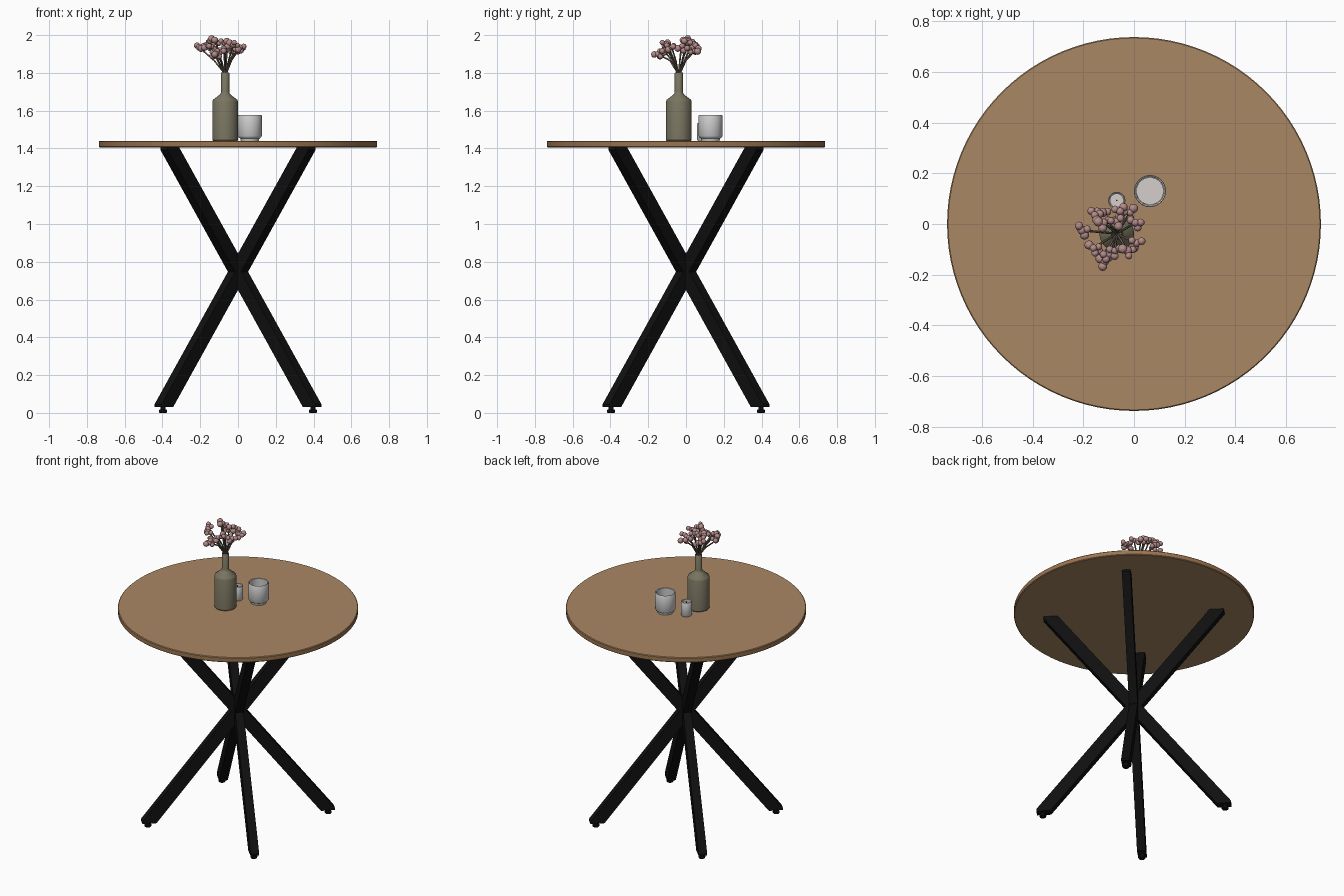
import bpy, bmesh, math, random
from mathutils import Vector, Matrix

if "Cube" in bpy.data.objects:
    bpy.data.objects.remove(bpy.data.objects["Cube"])

random.seed(4)


def mat(name, rgb):
    m = bpy.data.materials.new(name)
    m.diffuse_color = (*rgb, 1)
    m.use_nodes = True
    m.node_tree.nodes["Principled BSDF"].inputs["Base Color"].default_value = m.diffuse_color
    return m


WOOD = mat("oak wood", (0.40, 0.245, 0.127))
EDGE = mat("oak edge", (0.33, 0.175, 0.078))
BLACK = mat("black metal", (0.005, 0.005, 0.005))
CLAY = mat("olive clay", (0.195, 0.178, 0.119))
STEM = mat("brown stem", (0.15, 0.125, 0.085))
PINK = mat("dusty pink", (0.45, 0.26, 0.25))
GLASS = mat("pale glass", (0.60, 0.60, 0.61))
WAX = mat("white wax", (0.66, 0.62, 0.60))


def finish(name, bm, *mats, smooth=True):
    bmesh.ops.recalc_face_normals(bm, faces=bm.faces)
    me = bpy.data.meshes.new(name)
    bm.to_mesh(me)
    bm.free()
    ob = bpy.data.objects.new(name, me)
    bpy.context.collection.objects.link(ob)
    for m in mats:
        me.materials.append(m)
    if smooth:
        bpy.ops.object.select_all(action='DESELECT')
        ob.select_set(True)
        bpy.context.view_layer.objects.active = ob
        bpy.ops.object.shade_smooth_by_angle(angle=math.radians(35))
    return ob


def lathe(name, profile, centre, material, n=40):
    """Revolve (radius, z) points about a vertical axis; closes the poles."""
    bm = bmesh.new()
    rings = []
    for r, z in profile:
        if r == 0:
            rings.append([bm.verts.new((centre[0], centre[1], z))] * n)
        else:
            rings.append([bm.verts.new((centre[0] + r * math.cos(2 * math.pi * i / n),
                                        centre[1] + r * math.sin(2 * math.pi * i / n), z))
                          for i in range(n)])
    for a, b in zip(rings, rings[1:]):
        for i in range(n):
            j = (i + 1) % n
            bm.faces.new(list(dict.fromkeys((a[i], a[j], b[j], b[i]))))
    return finish(name, bm, material)


# round table top, with a slightly darker rim
top = lathe("table_top", [(0, 1.406), (0.733, 1.406), (0.737, 1.41), (0.737, 1.436),
                          (0.733, 1.44), (0, 1.44)], (0, 0), WOOD, 96)
top.data.materials.append(EDGE)
for p in top.data.polygons:
    if abs(p.normal.z) < 0.5:
        p.material_index = 1

# four slanted legs on the diagonals, crossing in the middle, cut level at both ends
Z0, ZC, Z1, SLOPE = 0.03, 0.747, 1.407, 0.783
HALF_L, HALF_T = 0.049, 0.0265
for k, side in enumerate(("front_left", "front_right", "back_right", "back_left")):
    ang = math.radians(225 + 90 * k)
    rot = Matrix.Rotation(ang, 3, 'Z')
    bm = bmesh.new()
    # outline in the leg's own vertical plane; the acute tips are blunted
    lo, hi = (ZC - Z0) * SLOPE, (ZC - Z1) * SLOPE
    cut = 0.014
    outline = [(lo - HALF_L, Z0), (lo + HALF_L - cut * SLOPE, Z0), (lo + HALF_L - cut * SLOPE, Z0 + cut),
               (hi + HALF_L, Z1), (hi - HALF_L + cut * SLOPE, Z1), (hi - HALF_L + cut * SLOPE, Z1 - cut)]
    a = [bm.verts.new(rot @ Vector((r, -HALF_T, z))) for r, z in outline]
    b = [bm.verts.new(rot @ Vector((r, HALF_T, z))) for r, z in outline]
    bm.faces.new(a)
    bm.faces.new(b[::-1])
    for i in range(6):
        j = (i + 1) % 6
        bm.faces.new((a[i], a[j], b[j], b[i]))
    finish(side + "_leg", bm, BLACK, smooth=False)
    c = rot @ Vector((lo, 0, 0))
    lathe(side + "_foot", [(0, 0), (0.018, 0), (0.021, 0.004), (0.021, 0.015),
                           (0.012, 0.019), (0.012, 0.035), (0, 0.035)], c, BLACK, 16)

# bottle vase
VX, VY = -0.068, -0.038
lathe("bottle_vase", [(0, 1.44), (0.064, 1.44), (0.068, 1.445), (0.068, 1.648), (0.064, 1.658),
                      (0.030, 1.684), (0.024, 1.692), (0.022, 1.70), (0.022, 1.80), (0.020, 1.803),
                      (0.017, 1.80), (0.017, 1.74), (0, 1.74)], (VX, VY), CLAY)

# large candle cup with wax floor
CUP = (0.063, 0.13)
lathe("candle_cup", [(0, 1.44), (0.048, 1.44), (0.050, 1.452), (0.058, 1.457), (0.063, 1.466),
                     (0.063, 1.574), (0.061, 1.577), (0.056, 1.574), (0.055, 1.475), (0, 1.472)],
      CUP, GLASS)
lathe("cup_wax", [(0, 1.473), (0.054, 1.473), (0.054, 1.485), (0, 1.485)], CUP, WAX)

# small candle holder with wax and wick
SMALL = (-0.068, 0.093)
lathe("small_holder", [(0, 1.44), (0.030, 1.44), (0.034, 1.446), (0.034, 1.532), (0.032, 1.535),
                       (0.028, 1.532), (0.028, 1.46), (0, 1.46)], SMALL, GLASS, 28)
lathe("small_wax", [(0, 1.461), (0.027, 1.461), (0.027, 1.515), (0, 1.515)], SMALL, WAX, 28)
lathe("small_wick", [(0, 1.51), (0.003, 1.51), (0.003, 1.53), (0, 1.53)], SMALL, STEM, 8)

# blossom clusters (x, y, z)
clusters = [(-0.155, 0.035, 1.965), (-0.125, 0.045, 1.925), (-0.055, 0.050, 1.945),
            (-0.015, 0.045, 1.915), (0.005, 0.005, 1.930), (0.010, -0.075, 1.935),
            (-0.025, -0.105, 1.950), (-0.075, -0.105, 1.930), (-0.120, -0.120, 1.920),
            (-0.115, -0.148, 1.900), (-0.160, -0.095, 1.945), (-0.205, -0.025, 1.935),
            (-0.120, 0.005, 1.972), (-0.070, 0.010, 1.958)]
bm = bmesh.new()
for c in clusters:
    for k in range(4):
        a = k * 2.1 + random.random()
        off = Vector((0.021 * math.cos(a), 0.021 * math.sin(a), random.uniform(-0.018, 0.012)))
        if k == 3:
            off = Vector((0, 0, 0))
        bmesh.ops.create_icosphere(bm, subdivisions=2, radius=random.uniform(0.014, 0.019),
                                   matrix=Matrix.Translation(Vector(c) + off))
ob = finish("blossoms", bm, PINK, smooth=False)
ob.data.shade_smooth()

# thin stems fanning out of the vase neck
cu = bpy.data.curves.new("flower_stems", 'CURVE')
cu.dimensions = '3D'
cu.bevel_depth = 0.0045
cu.bevel_resolution = 1
cu.use_fill_caps = True
cu.materials.append(STEM)
for c in clusters:
    d = Vector(c) - Vector((VX, VY, 1.80))
    flat = Vector((d.x, d.y, 0))
    base = Vector((VX, VY, 1.75))
    u = flat.normalized() * 0.010
    pts = [base + u * 0.5, Vector((VX, VY, 1.805)) + u,
           Vector((VX, VY, 1.865)) + flat * 0.42, Vector(c)]
    sp = cu.splines.new('POLY')
    sp.points.add(3)
    for p, q in zip(sp.points, pts):
        p.co = (*q, 1)
stems = bpy.data.objects.new("flower_stems", cu)
bpy.context.collection.objects.link(stems)
bpy.ops.object.select_all(action='DESELECT')
stems.select_set(True)
bpy.context.view_layer.objects.active = stems
bpy.ops.object.convert(target='MESH')
